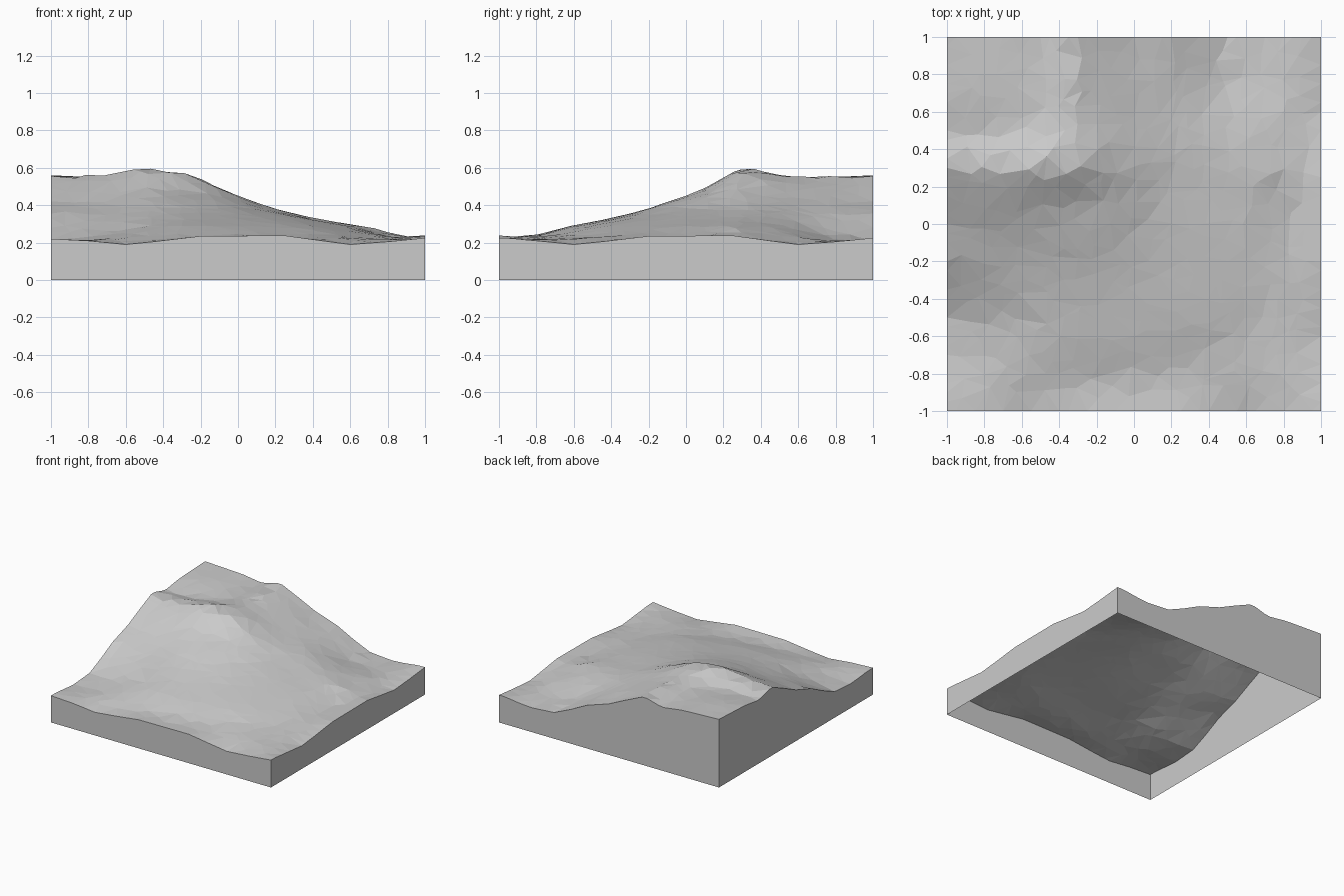
import bpy, bmesh, math, random
from mathutils import Vector, noise
from mathutils.geometry import delaunay_2d_cdt

random.seed(4)
old = bpy.data.objects.get("Cube")
if old:
    bpy.data.objects.remove(old, do_unlink=True)

# Height profiles: (position, height), measured across the slope
RIM = [(-1, .56), (-.66, .545), (-.48, .52), (-.32, .565), (-.15, .49), (0, .42),
       (.2, .355), (.35, .28), (.5, .215), (.7, .2), (1, .22)]
HILL = [(-1, .56), (-.75, .54), (-.5, .53), (-.27, .55), (-.15, .52), (0, .46),
        (.2, .385), (.4, .335), (.65, .285), (.85, .23), (1, .22)]
SHORE = [(-1, .22), (-.8, .21), (-.6, .19), (-.45, .205), (-.2, .235), (.25, .238),
         (.45, .21), (.6, .19), (.8, .205), (1, .225)]


def sample(profile, t):
    t = max(-1, min(1, t))
    for (a, za), (b, zb) in zip(profile, profile[1:]):
        if t <= b:
            return za + (zb - za) * (t - a) / (b - a)


def smooth(t):
    t = max(0, min(1, t))
    return t * t * (3 - 2 * t)


def mound(dx, dy, wide, deep):
    return math.exp(-((dx / wide) ** 2 + (dy / deep) ** 2))


def height(x, y):
    # Rounded plateau around the back corner, falling to two low edges
    u, v = x + 1, 1 - y
    r = (u ** 4.5 + v ** 4.5) ** (1 / 4.5) - 1
    inside = smooth(min(u, v) / .75)
    z = sample(RIM, r) * (1 - inside) + sample(HILL, r) * inside
    # Crest along the plateau front, and a small ledge on the lower slope
    z += .055 * smooth(u / .5) * mound(x + .43, y - .31, .3, .13)
    z += .02 * mound(x - .75, y - .28, .15, .09)
    border = min(u, v, 2 - u, 2 - v)
    z += .012 * smooth(border / .25) * noise.noise(Vector((x * 3.2, y * 3.2, 1)))
    # Settle onto the low front and side edges
    for gap, along in ((2 - u, y), (2 - v, x)):
        low = 1 - smooth(gap / .2)
        z = z * (1 - low) + sample(SHORE, along) * low
    return z


# Scattered points: even and closer along the border, jittered inside
N = 20
points = []
for i in range(1, N):
    for j in range(1, N):
        jitter = Vector((random.uniform(-.04, .04), random.uniform(-.04, .04)))
        points.append(Vector((2 * i / N - 1, 2 * j / N - 1)) + jitter)
for i in range(2 * N):
    t = i / N - 1
    points += [Vector(p) for p in ((t, -1), (1, t), (-t, 1), (-1, -t))]
flat, _, tris, *_ = delaunay_2d_cdt(points, [], [], 0, 1e-5)

# Faceted ground surface
bm = bmesh.new()
verts = [bm.verts.new((p.x, p.y, height(p.x, p.y))) for p in flat]
for t in tris:
    bm.faces.new([verts[k] for k in t])
bm.normal_update()

# Straight side walls, open underneath
rim = [e for e in bm.edges if e.is_boundary]
walls = bmesh.ops.extrude_edge_only(bm, edges=rim)["geom"]
for v in walls:
    if isinstance(v, bmesh.types.BMVert):
        v.co.z = 0
bmesh.ops.recalc_face_normals(bm, faces=bm.faces)
if sum(f.normal.z for f in bm.faces) < 0:
    bmesh.ops.reverse_faces(bm, faces=bm.faces)

mesh = bpy.data.meshes.new("terrain_tile")
bm.to_mesh(mesh)
bm.free()

# Plain grey stone
stone = bpy.data.materials.new("grey_stone")
stone.use_nodes = True
grey = (.6, .6, .6, 1)
stone.diffuse_color = grey
stone.node_tree.nodes["Principled BSDF"].inputs["Base Color"].default_value = grey
mesh.materials.append(stone)

tile = bpy.data.objects.new("terrain_tile", mesh)
bpy.context.collection.objects.link(tile)
